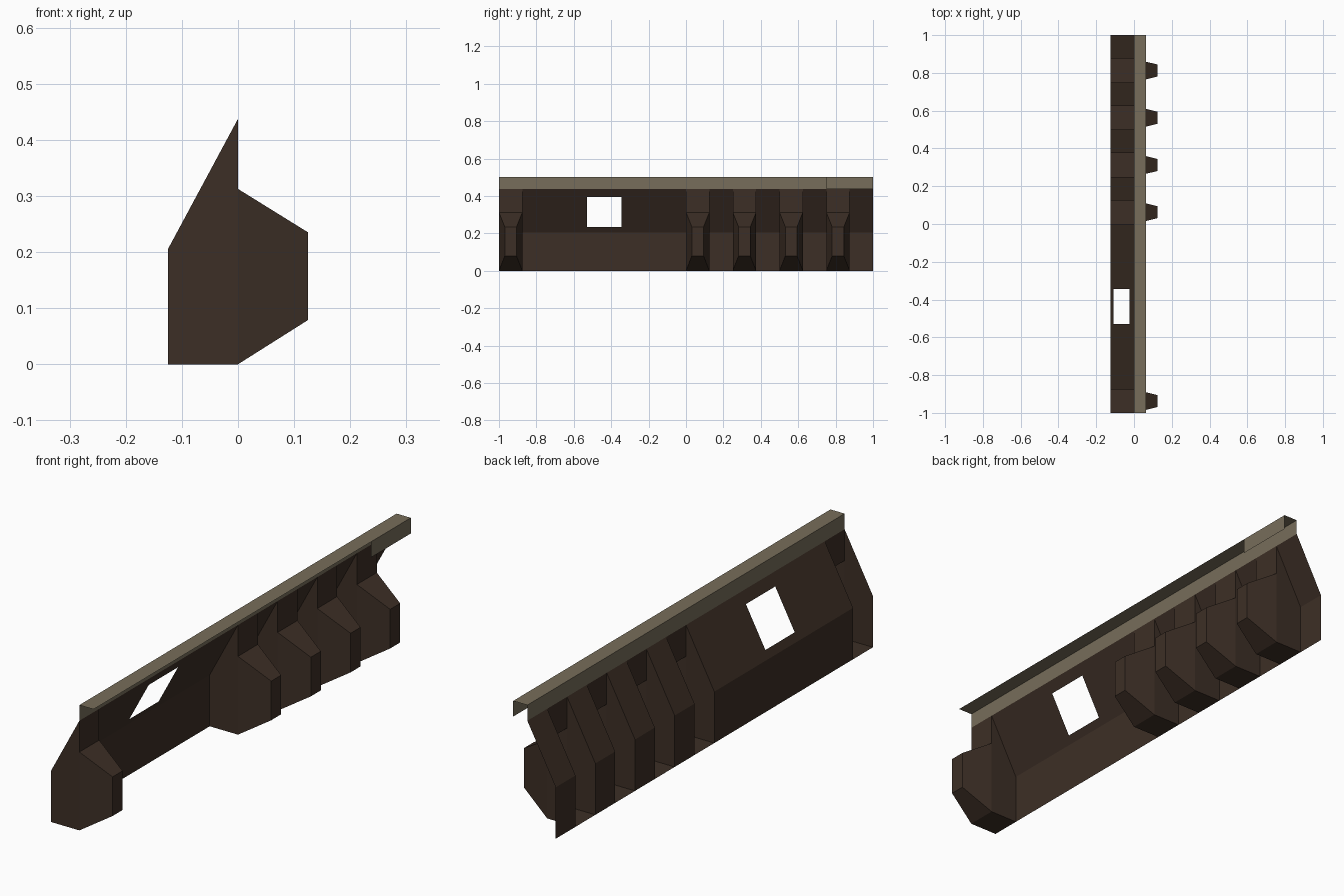
import bpy
import bmesh

if "Cube" in bpy.data.objects:
    bpy.data.objects.remove(bpy.data.objects["Cube"])


def material(name, rgb):
    m = bpy.data.materials.new(name)
    m.diffuse_color = (*rgb, 1)
    m.use_nodes = True
    m.node_tree.nodes["Principled BSDF"].inputs["Base Color"].default_value = m.diffuse_color
    return m


BROWN = material("dark_brown", (0.046, 0.028, 0.019))
TAN = material("grey_tan", (0.185, 0.155, 0.103))

BACK, OUT = -0.125, 0.125            # rear plane and front of the buttresses
KNEE, TOP, RIM = 0.205, 0.4375, 0.5  # wall bend, wall top, rail top
SHOULDER = 0.3125                    # top of each buttress base
W = 0.125                            # bay width


def build(name, quads, mat):
    """Object from polygons, sharing coincident corners."""
    bm = bmesh.new()
    for q in quads:
        bm.faces.new([bm.verts.new(p) for p in q])
    bmesh.ops.remove_doubles(bm, verts=bm.verts[:], dist=1e-5)
    me = bpy.data.meshes.new(name)
    bm.to_mesh(me)
    bm.free()
    me.materials.append(mat)
    ob = bpy.data.objects.new(name, me)
    bpy.context.collection.objects.link(ob)
    return ob


def slope_x(z):
    return BACK * (TOP - z) / (TOP - KNEE)


def lower(y0, y1):
    return [(BACK, y0, 0), (BACK, y0, KNEE), (BACK, y1, KNEE), (BACK, y1, 0)]


def slope(y0, y1, z0=KNEE, z1=TOP):
    a, b = slope_x(z0), slope_x(z1)
    return [(a, y0, z0), (b, y0, z1), (b, y1, z1), (a, y1, z0)]


# Long wall panel with a window opening in the sloped part
ya, yb, za, zb = -0.53, -0.345, 0.235, 0.395
build("window_wall", [
    lower(-0.875, 0),
    slope(-0.875, ya), slope(yb, 0),
    slope(ya, yb, KNEE, za), slope(ya, yb, zb, TOP),
], BROWN)

# Plain panels between the buttresses
for i in range(4):
    y = W + i * 2 * W
    build(f"wall_panel_{i + 1}", [lower(y, y + W), slope(y, y + W)], BROWN)


# Hollow buttress: two side plates, floor, upper front and tapered nose
def buttress(name, y):
    side = [(BACK, 0), (0, 0), (0, SHOULDER), (0, TOP), (BACK, KNEE)]
    y1 = y + W
    faces = [
        [(x, y, z) for x, z in side],
        [(x, y1, z) for x, z in reversed(side)],
        [(BACK, y, 0), (BACK, y1, 0), (0, y1, 0), (0, y, 0)],
        [(0, y, SHOULDER), (0, y1, SHOULDER), (0, y1, TOP), (0, y, TOP)],
    ]
    base = [(0, y, 0), (0, y1, 0), (0, y1, SHOULDER), (0, y, SHOULDER)]
    a, b = y + 0.031, y1 - 0.031
    tip = [(OUT, a, 0.079), (OUT, b, 0.079), (OUT, b, 0.235), (OUT, a, 0.235)]
    faces.append(tip)
    for k in range(4):
        n = (k + 1) % 4
        faces.append([base[k], base[n], tip[n], tip[k]])
    build(name, faces, BROWN)


for i, y in enumerate((-1, 0, 0.25, 0.5, 0.75)):
    buttress(f"buttress_{i + 1}", y)

# Top rail: rear strip, ledge, and a short front lip at the far end
R = 0.0625
build("top_rail", [
    [(0, -1, TOP), (0, -1, RIM), (0, 1, RIM), (0, 1, TOP)],
    [(0, -1, RIM), (R, -1, RIM), (R, 1, RIM), (0, 1, RIM)],
], TAN)
build("rail_lip", [
    [(R, 0.75, TOP), (R, 1, TOP), (R, 1, RIM), (R, 0.75, RIM)],
], TAN)
